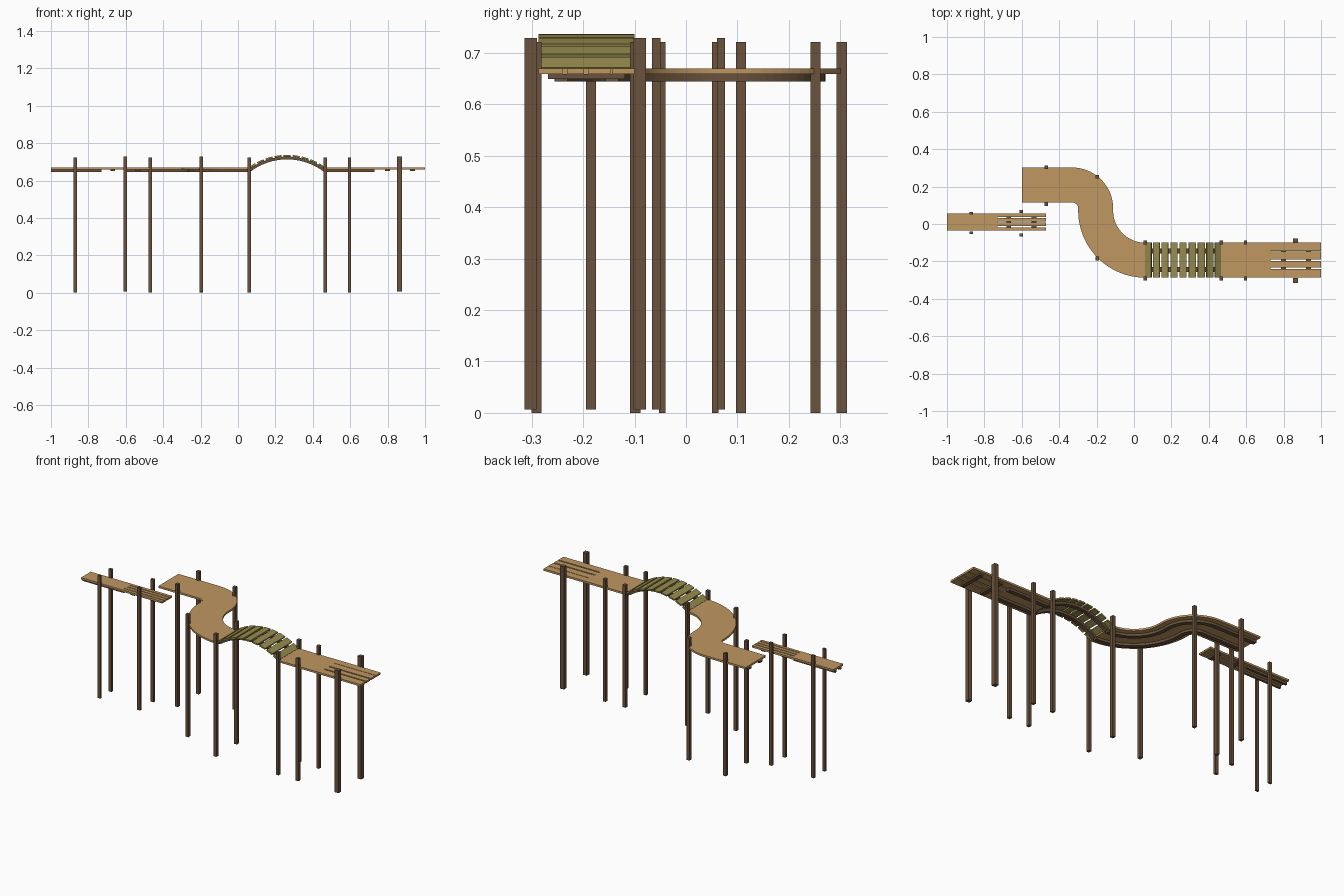
import bpy, bmesh
from math import sin, cos, pi, asin
from mathutils import Vector

if "Cube" in bpy.data.objects:
    bpy.data.objects.remove(bpy.data.objects["Cube"])


def material(name, rgb):
    m = bpy.data.materials.new(name)
    m.use_nodes = True
    m.diffuse_color = (*rgb, 1)
    m.node_tree.nodes["Principled BSDF"].inputs["Base Color"].default_value = (*rgb, 1)
    return m


TAN = material("tan_wood", (0.53, 0.31, 0.12))
BROWN = material("dark_brown_wood", (0.145, 0.085, 0.046))
OLIVE = material("olive_wood", (0.31, 0.26, 0.075))


def finish(name, bm, mat):
    bmesh.ops.recalc_face_normals(bm, faces=bm.faces)
    mesh = bpy.data.meshes.new(name)
    bm.to_mesh(mesh)
    bm.free()
    mesh.materials.append(mat)
    obj = bpy.data.objects.new(name, mesh)
    bpy.context.collection.objects.link(obj)
    return obj


def sweep(name, frames, s0, s1, u0, u1, mat):
    """Sweep a rectangle along frames of (position, side, up)."""
    bm = bmesh.new()
    rings = [[bm.verts.new(p + side * s + up * u)
              for s, u in ((s0, u0), (s1, u0), (s1, u1), (s0, u1))]
             for p, side, up in frames]
    for a, b in zip(rings, rings[1:]):
        for i in range(4):
            j = (i + 1) % 4
            bm.faces.new((a[i], a[j], b[j], b[i]))
    bm.faces.new(rings[0])
    bm.faces.new(rings[-1])
    return finish(name, bm, mat)


UP = Vector((0, 0, 1))
SIDE = Vector((0, 1, 0))


def box(name, x0, x1, y0, y1, z0, z1, mat):
    ends = [(Vector((x, 0, 0)), SIDE, UP) for x in (x0, x1)]
    return sweep(name, ends, y0, y1, z0, z1, mat)


DECK = (0.659, 0.67)
RAIL = (0.645, 0.659)
HALF = 0.0935
RAIL_IN, RAIL_OUT = 0.037, 0.0625
Y_BACK, Y_FRONT, Y_SMALL = 0.2085, -0.1935, 0.0105

# Winding walkway: a straight, a tight bend, then a wide bend
R1, R2 = 0.125, 0.265
c1 = Vector((-0.33, Y_BACK - R1, 0))
c2 = Vector((0.06, Y_FRONT + R2, 0))
winding = [(Vector((-0.6, Y_BACK, 0)), SIDE, UP)]
for i in range(17):
    a = pi / 2 * (1 - i / 16)
    d = Vector((cos(a), sin(a), 0))
    winding.append((c1 + d * R1, d, UP))
for i in range(25):
    a = pi + pi / 2 * i / 24
    d = Vector((cos(a), sin(a), 0))
    winding.append((c2 + d * R2, -d, UP))
sweep("winding_deck", winding, -HALF, HALF, *DECK, TAN)
for tag, s in (("left", 1), ("right", -1)):
    sweep("winding_rail_" + tag, winding, s * RAIL_IN, s * RAIL_OUT, *RAIL, BROWN)

# Arched bridge: two curved rails carrying nine slats
X0, X1, RISE = 0.06, 0.465, 0.067
half_span = (X1 - X0) / 2
radius = (half_span ** 2 + RISE ** 2) / (2 * RISE)
sweep_angle = asin(half_span / radius)
arch_centre = Vector(((X0 + X1) / 2, Y_FRONT, 0.661 + RISE - radius))


def arch_frame(t):
    a = sweep_angle * t
    d = Vector((sin(a), 0, cos(a)))
    return arch_centre + d * radius, SIDE, d


arch = [arch_frame(-1 + i / 10) for i in range(21)]
for tag, s in (("left", 1), ("right", -1)):
    sweep("bridge_rail_" + tag, arch, s * RAIL_IN, s * RAIL_OUT, -0.015, 0, BROWN)
SLATS = 9
for i in range(SLATS):
    t = -1 + (2 * i + 1) / SLATS
    p, side, up = arch_frame(t)
    along = side.cross(up) * 0.019
    sweep(f"bridge_slat_{i + 1}", [(p - along, side, up), (p + along, side, up)],
          -HALF, HALF, 0, 0.009, OLIVE)


# Straight walkways: solid deck on rails, then loose planks on cross beams
def straight(name, y, half, solid, planked, gaps, beams):
    k = half / HALF
    box(name + "_deck", *solid, y - half, y + half, *DECK, TAN)
    for tag, s in (("left", 1), ("right", -1)):
        box(f"{name}_rail_{tag}", *solid, y + s * RAIL_IN * k, y + s * RAIL_OUT * k, *RAIL, BROWN)
    low = y - half
    for i, (g, w) in enumerate(gaps + [(y + half, 0)]):
        box(f"{name}_plank_{i + 1}", *planked, low, g - w / 2, *DECK, TAN)
        low = g + w / 2
    for i, x in enumerate(beams):
        box(f"{name}_beam_{i + 1}", x - 0.013, x + 0.013, y - 0.075 * k, y + 0.075 * k,
            0.65, DECK[0], BROWN)


straight("long_walkway", Y_FRONT, HALF, (X1, 0.73), (0.73, 1.0),
         [(-0.236, 0.008), (-0.194, 0.008), (-0.145, 0.003)], (0.80, 0.932))
straight("small_walkway", Y_SMALL, 0.0455, (-1.0, -0.73), (-0.73, -0.47),
         [(-0.015, 0.006), (0.01, 0.006), (0.034, 0.006)], (-0.67, -0.535))


# Support posts
def post(name, x, y, w, d, base=0):
    box(name, x - w / 2, x + w / 2, y - d / 2, y + d / 2, base, base + 0.722, BROWN)


pairs = [
    ("small_outer", -0.87, 0.057, -0.046, 0.018, 0.013, 0),
    ("small_inner", -0.603, 0.068, -0.058, 0.02, 0.016, 0.007),
    ("winding_start", -0.47, 0.303, 0.107, 0.018, 0.02, 0),
    ("bridge_start", 0.06, -0.099, -0.291, 0.018, 0.02, 0),
    ("bridge_end", 0.466, -0.099, -0.291, 0.018, 0.02, 0),
    ("long_middle", 0.596, -0.099, -0.291, 0.018, 0.02, 0),
    ("long_end", 0.863, -0.09, -0.302, 0.025, 0.025, 0.007),
]
for name, x, y_back, y_front, w, d, base in pairs:
    post(name + "_back_post", x, y_back, w, d, base)
    post(name + "_front_post", x, y_front, w, d, base)
post("winding_back_post", -0.197, 0.252, 0.018, 0.02)
post("winding_front_post", -0.197, -0.185, 0.018, 0.02, 0.007)
